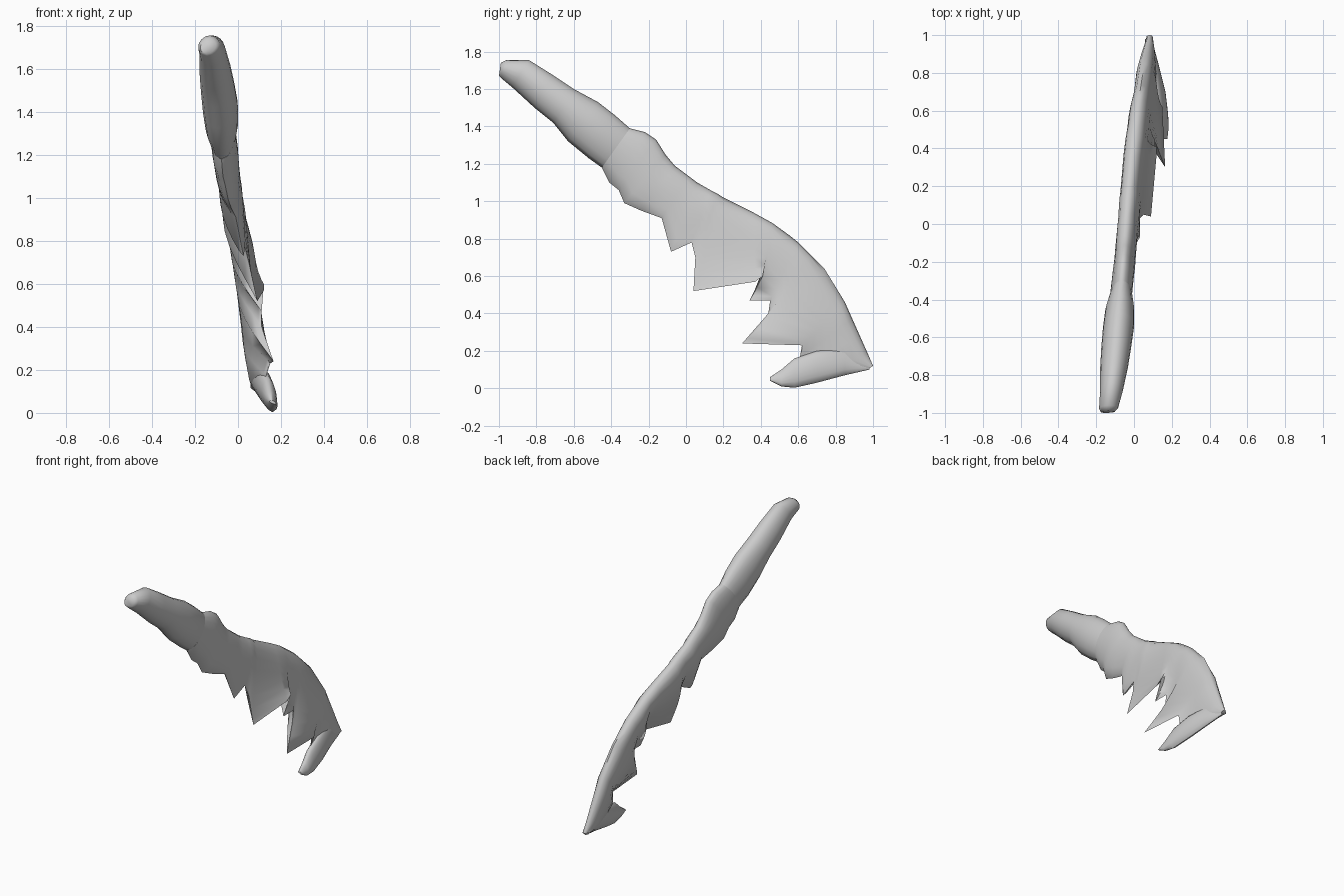
import bpy
import bmesh
import math

old = bpy.data.objects.get("Cube")
if old:
    bpy.data.objects.remove(old, do_unlink=True)

# One plain grey for everything
grey = bpy.data.materials.new("pale grey")
grey.use_nodes = True
colour = (0.6, 0.6, 0.6, 1)
grey.diffuse_color = colour
grey.node_tree.nodes["Principled BSDF"].inputs["Base Color"].default_value = colour

CHORD = (0, .03, .1, .2, .35, .5, .65, .8, .93, 1)


def spine_x(y):
    """Gentle sideways sweep of the upper edge."""
    return -.042 + .08 * y + .015 * y ** 2 + .03 * y ** 3


def half_thickness(t, radius, sharp):
    """Blend an oval section into a teardrop that thins toward the lower edge."""
    oval = 2 * math.sqrt(t * (1 - t))
    teardrop = 3.1 * math.sqrt(t) * (1 - t) ** 1.5
    return radius * ((1 - sharp) * oval + sharp * teardrop) + .006 * math.sin(math.pi * t)


def section(top, low, radius, sharp):
    """Closed ring around the chord from the upper edge to the lower edge."""
    sides = [[], []]
    for t in CHORD:
        x = top[0] + (low[0] - top[0]) * t ** 1.9
        y = top[1] + (low[1] - top[1]) * t
        z = top[2] + (low[2] - top[2]) * t
        h = half_thickness(t, radius, sharp)
        sides[0].append((x + h, y, z))
        sides[1].append((x - h, y, z))
    return sides[0] + sides[1][-2:0:-1]


def loft(name, rings):
    """Skin a row of rings, cap both ends and smooth the shading."""
    bm = bmesh.new()
    rows = [[bm.verts.new(p) for p in ring] for ring in rings]
    for a, b in zip(rows, rows[1:]):
        for i in range(len(a)):
            j = (i + 1) % len(a)
            bm.faces.new((a[i], a[j], b[j], b[i]))
    bm.faces.new(rows[0])
    bm.faces.new(rows[-1])
    bmesh.ops.recalc_face_normals(bm, faces=bm.faces)
    mesh = bpy.data.meshes.new(name)
    bm.to_mesh(mesh)
    bm.free()
    mesh.materials.append(grey)
    obj = bpy.data.objects.new(name, mesh)
    bpy.context.collection.objects.link(obj)
    bpy.ops.object.select_all(action='DESELECT')
    obj.select_set(True)
    bpy.context.view_layer.objects.active = obj
    bpy.ops.object.shade_smooth_by_angle(angle=math.radians(60))


# Rounded arm: upper y, z, lower y, z, radius
arm = [
    (-.99, 1.74, -1, 1.67, .03),
    (-.96, 1.755, -.99, 1.66, .044),
    (-.84, 1.755, -.93, 1.61, .054),
    (-.72, 1.68, -.81, 1.5, .067),
    (-.6, 1.6, -.71, 1.42, .073),
    (-.47, 1.53, -.63, 1.32, .076),
    (-.38, 1.46, -.52, 1.23, .07),
    (-.3, 1.39, -.45, 1.18, .052),
]
rings = []
for ty, tz, ly, lz, radius in arm:
    x = spine_x(ty)
    rings.append(section((x, ty, tz), (x - .012, ly, lz), radius, 0))
loft("arm", rings)

# Feathered blade: upper y, z, lower y, z, x of the lower edge
blade = [
    (-.3, 1.39, -.45, 1.18, -.077),
    (-.22, 1.37, -.41, 1.1, -.07),
    (-.16, 1.33, -.36, 1.06, -.06),
    (-.11, 1.25, -.33, .99, -.045),
    (-.06, 1.19, -.24, .95, -.03),
    (.02, 1.13, -.13, .91, -.01),
    (.06, 1.1, -.08, .73, .025),
    (.13, 1.06, .03, .78, .03),
    (.17, 1.04, .05, .7, .05),
    (.2, 1.02, .04, .52, .09),
    (.36, .94, .37, .57, .12),
    (.46, .885, .41, .6, .12),
    (.55, .82, .34, .47, .11),
    (.6, .78, .45, .47, .11),
    (.67, .71, .44, .4, .11),
    (.74, .64, .3, .24, .165),
    (.85, .46, .62, .23, .15),
    (.89, .37, .61, .17, .13),
    (.93, .28, .66, .12, .13),
    (.97, .19, .75, .08, .12),
    (1, .12, .97, .1, .08),
]
rings = []
for i, (ty, tz, ly, lz, lx) in enumerate(blade):
    u = i / (len(blade) - 1)
    radius = .052 - .006 * u - .034 * u ** 10
    rings.append(section((spine_x(ty), ty, tz), (lx, ly, lz), radius, min(1, max(0, i - 2) / 7)))
loft("feathered_blade", rings)

# Thick lowest feather, root to tip: y, upper z, lower z, x, radius
feather = [
    (.98, .13, .1, .08, .01),
    (.85, .22, .07, .1, .026),
    (.7, .2, .03, .13, .034),
    (.58, .16, .003, .15, .028),
    (.51, .1, .01, .16, .02),
    (.45, .06, .04, .165, .006),
]
loft("lowest_feather", [section((x - .01, y, top), (x + .01, y, low), r, 0)
                        for y, top, low, x, r in feather])
